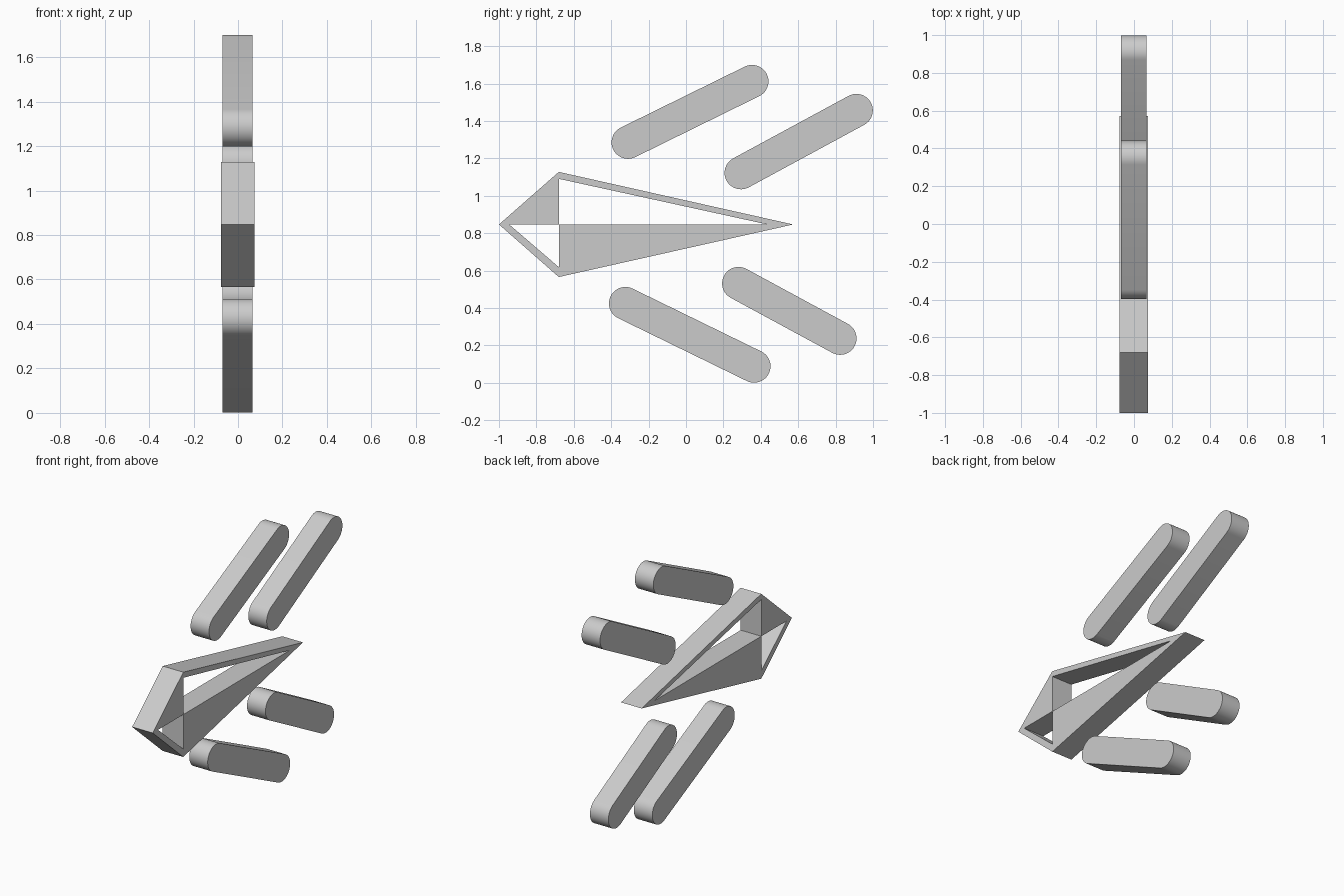
import bpy
import math

if "Cube" in bpy.data.objects:
    bpy.data.objects.remove(bpy.data.objects["Cube"])


def extrude_profile(name, pts, faces, x0, x1, smooth=False):
    """Extrude counter-clockwise (y, z) faces from x0 to x1, walling every open edge."""
    n = len(pts)
    verts = [(x, y, z) for x in (x0, x1) for y, z in pts]
    edges = [(f[i], f[(i + 1) % len(f)]) for f in faces for i in range(len(f))]
    border = [(a, b) for a, b in edges if (b, a) not in edges]
    polys = [[i + n for i in f] for f in faces]
    polys += [list(reversed(f)) for f in faces]
    polys += [[a, b, b + n, a + n] for a, b in border]
    mesh = bpy.data.meshes.new(name)
    mesh.from_pydata(verts, [], polys)
    mesh.update()
    obj = bpy.data.objects.new(name, mesh)
    bpy.context.collection.objects.link(obj)
    if smooth:
        bpy.ops.object.select_all(action='DESELECT')
        obj.select_set(True)
        bpy.context.view_layer.objects.active = obj
        bpy.ops.object.shade_smooth_by_angle(angle=math.radians(35))
    return obj


def rounded_bar(name, start, end, r=0.088, steps=20):
    """Stadium-shaped bar between two end centres."""
    heading = math.atan2(end[1] - start[1], end[0] - start[0])
    pts = []
    for (y, z), base in ((end, heading - math.pi / 2), (start, heading + math.pi / 2)):
        for i in range(steps + 1):
            a = base + math.pi * i / steps
            pts.append((y + r * math.cos(a), z + r * math.sin(a)))
    return extrude_profile(name, pts, [list(range(len(pts)))], -0.069, 0.066, True)


# Kite frame: two solid quarters and two thin rims around triangular openings
MID, CROSS = 0.847, -0.68
kite = [(-1.0, MID), (CROSS, 1.128), (0.573, MID), (CROSS, 0.566),  # outer corners
        (CROSS, MID),                                               # crossing point
        (CROSS, 1.091), (0.436, MID), (CROSS, 0.619), (-0.945, MID)]  # opening corners
quarters = [[0, 8, 4, 5, 1], [1, 5, 6, 2], [2, 6, 4, 7, 3], [3, 7, 8, 0]]
extrude_profile("kite_frame", kite, quarters, -0.076, 0.075)

# Four slanted rounded bars
rounded_bar("upper_front_bar", (-0.310, 1.286), (0.353, 1.612))
rounded_bar("upper_rear_bar", (0.294, 1.123), (0.911, 1.457))
rounded_bar("lower_front_bar", (-0.324, 0.425), (0.364, 0.089))
rounded_bar("lower_rear_bar", (0.281, 0.532), (0.824, 0.238))
